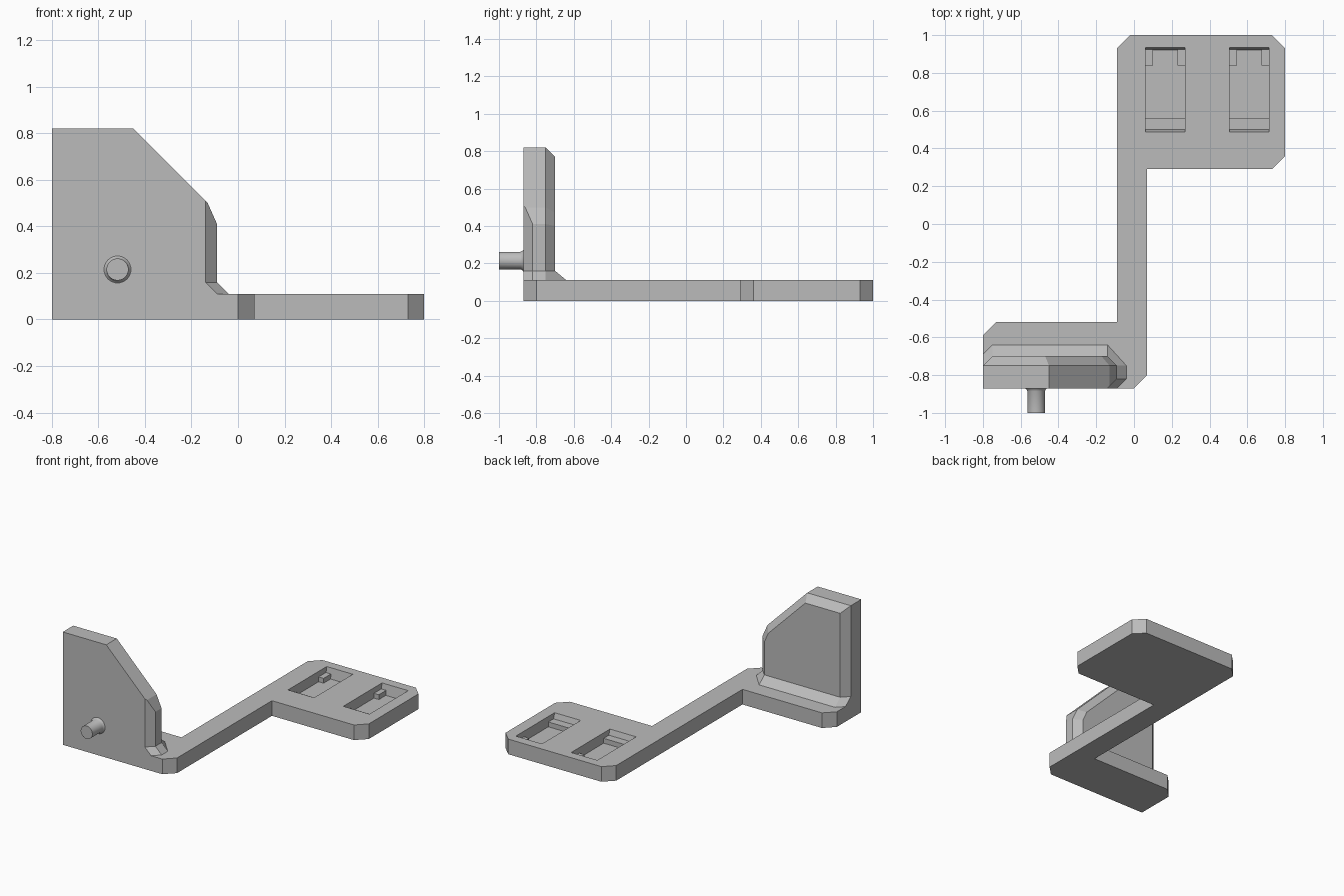
import bpy, bmesh, math
from mathutils import Vector

if "Cube" in bpy.data.objects:
    bpy.data.objects.remove(bpy.data.objects["Cube"], do_unlink=True)

grey = bpy.data.materials.new("plain grey")
grey.use_nodes = True
grey.diffuse_color = (0.5, 0.5, 0.5, 1)
grey.node_tree.nodes["Principled BSDF"].inputs["Base Color"].default_value = grey.diffuse_color

T = 0.11       # base plate thickness
FRONT = -0.87  # front face of the wall


def loft(name, rings, cuts=()):
    """Closed solid through matching rings of points, optionally trimmed by planes."""
    bm = bmesh.new()
    loops = [[bm.verts.new(p) for p in ring] for ring in rings]
    n = len(loops[0])
    for a, b in zip(loops, loops[1:]):
        for i in range(n):
            j = (i + 1) % n
            bm.faces.new((a[i], a[j], b[j], b[i]))
    bm.faces.new(loops[0])
    bm.faces.new(loops[-1])
    for point, normal in cuts:
        geom = bm.verts[:] + bm.edges[:] + bm.faces[:]
        bmesh.ops.bisect_plane(bm, geom=geom, plane_co=point, plane_no=normal, clear_outer=True)
        bmesh.ops.holes_fill(bm, edges=[e for e in bm.edges if e.is_boundary])
    bmesh.ops.recalc_face_normals(bm, faces=bm.faces[:])
    mesh = bpy.data.meshes.new(name)
    bm.to_mesh(mesh)
    bm.free()
    mesh.materials.append(grey)
    obj = bpy.data.objects.new(name, mesh)
    bpy.context.collection.objects.link(obj)
    return obj


def flat(points, z):
    return [(x, y, z) for x, y in points]


def upright(points, y):
    return [(x, y, z) for x, z in points]


def cut(target, cutter):
    mod = target.modifiers.new("cut", 'BOOLEAN')
    mod.operation, mod.solver, mod.object = 'DIFFERENCE', 'EXACT', cutter
    bpy.context.view_layer.objects.active = target
    bpy.ops.object.modifier_apply(modifier=mod.name)
    bpy.data.objects.remove(cutter, do_unlink=True)


# Z-shaped base plate with chamfered corners
outline = [(-0.8, FRONT), (0, FRONT), (0.07, -0.8), (0.07, 0.29), (0.73, 0.29),
           (0.8, 0.36), (0.8, 0.93), (0.73, 1), (-0.02, 1), (-0.09, 0.93),
           (-0.09, -0.52), (-0.73, -0.52), (-0.8, -0.59)]
base = loft("base_plate", [flat(outline, 0), flat(outline, T)])

# Two stepped pockets, each with a pair of corner tabs
pocket = [(0.485, 0.12), (0.5, 0.07), (0.56, 0.07), (0.56, 0.035),
          (0.92, 0.035), (0.935, 0.12)]
for side, x0, x1 in (("right", 0.06, 0.27), ("left", 0.505, 0.715)):
    cutter = loft("pocket_cutter", [[(x, y, z) for y, z in pocket] for x in (x0, x1)])
    cut(base, cutter)
    for end, a, b in (("inner", x0, x0 + 0.04), ("outer", x1 - 0.04, x1)):
        tab = [(a, 0.84), (b, 0.84), (b, 0.924), (a, 0.924)]
        loft(f"{side}_pocket_{end}_tab", [flat(tab, 0.03), flat(tab, 0.07)])

# Sloped foot joining the wall to the plate
foot_low = [(-0.8, FRONT), (-0.09, FRONT), (-0.04, -0.82), (-0.04, -0.75),
            (-0.14, -0.64), (-0.75, -0.64), (-0.8, -0.69)]
foot_high = [(-0.8, FRONT), (-0.14, FRONT), (-0.09, -0.82), (-0.09, -0.75),
             (-0.14, -0.7), (-0.75, -0.7), (-0.8, -0.75)]
loft("wall_foot", [flat(foot_low, T), flat(foot_high, 0.16)])

# Upright wall: bevelled back rim and a chamfered front corner
profile = [(-0.8, 0.16), (-0.8, 0.82), (-0.45, 0.82), (-0.13, 0.5), (-0.09, 0.41), (-0.09, 0.16)]
inset = [(-0.75, 0.16), (-0.75, 0.77), (-0.47, 0.77), (-0.172, 0.471), (-0.14, 0.4), (-0.14, 0.16)]
loft("upright_wall", [upright(profile, FRONT), upright(profile, -0.75), upright(inset, -0.7)],
     cuts=[(Vector((-0.14, FRONT, 0)), Vector((1, -1, 0)))])

# Round pin with a flared root
SIDES = 32
rings = []
for y, r in ((FRONT, 0.058), (-0.875, 0.052), (-0.885, 0.047), (-1, 0.047)):
    rings.append([(-0.518 + r * math.cos(2 * math.pi * i / SIDES), y,
                   0.215 + r * math.sin(2 * math.pi * i / SIDES)) for i in range(SIDES)])
pin = loft("front_pin", rings)
bpy.ops.object.select_all(action='DESELECT')
pin.select_set(True)
bpy.context.view_layer.objects.active = pin
bpy.ops.object.shade_smooth_by_angle(angle=math.radians(40))
